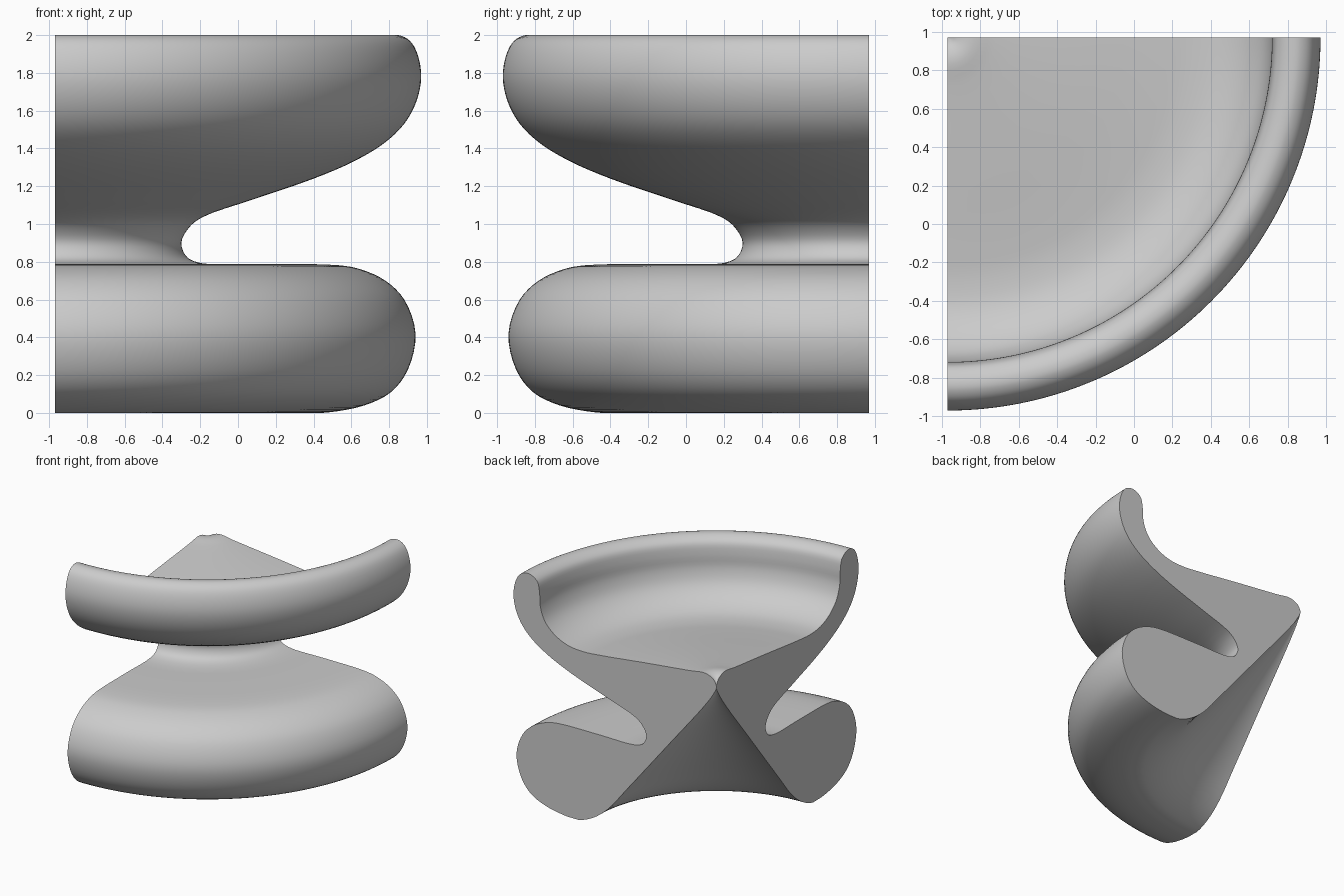
import bpy, bmesh, math
from mathutils import Vector, Matrix

if "Cube" in bpy.data.objects:
    bpy.data.objects.remove(bpy.data.objects["Cube"])

# Cross-section control points (radius, height) around the corner axis
SECTION = [
    (0.0, 1.50), (0.03, 1.56), (0.11, 1.592), (0.25, 1.575), (0.7, 1.525), (1.1, 1.478),
    (1.27, 1.465), (1.42, 1.48), (1.55, 1.54), (1.64, 1.63), (1.683, 1.745),
    (1.69, 1.86), (1.71, 1.95), (1.76, 1.99), (1.82, 2.0), (1.88, 1.97),
    (1.92, 1.90), (1.94, 1.78), (1.915, 1.65), (1.85, 1.53), (1.74, 1.425),
    (1.58, 1.33), (1.37, 1.24), (1.05, 1.13), (0.78, 1.035), (0.71, 0.98),
    (0.67, 0.90), (0.70, 0.825), (0.78, 0.792), (1.1, 0.788), (1.5, 0.782),
    (1.62, 0.76), (1.75, 0.70), (1.85, 0.60), (1.91, 0.42), (1.87, 0.23),
    (1.78, 0.11), (1.64, 0.04), (1.45, 0.003), (1.32, 0.0), (1.18, 0.055),
    (1.04, 0.165), (0.85, 0.395), (0.45, 0.89), (0.12, 1.30), (0.03, 1.43),
]
AXIS = Vector((-0.97, 0.97, 0.0))


def smooth_loop(points, steps):
    """Closed centripetal Catmull-Rom curve through the points."""
    pts = [Vector(p) for p in points]
    n, out = len(pts), []
    for i in range(n):
        a, b, c, d = (pts[(i + k) % n] for k in (-1, 0, 1, 2))
        ta, tc = 0.0, 0.0
        t1 = (b - a).length ** 0.5
        t2 = t1 + (c - b).length ** 0.5
        t3 = t2 + (d - c).length ** 0.5
        for s in range(steps):
            t = t1 + (t2 - t1) * s / steps
            p = a.lerp(b, t / t1)
            q = b.lerp(c, (t - t1) / (t2 - t1))
            r = c.lerp(d, (t - t2) / (t3 - t2))
            u = p.lerp(q, t / t2)
            v = q.lerp(r, (t - t1) / (t3 - t1))
            out.append(u.lerp(v, (t - t1) / (t2 - t1)))
    return out


# Quarter-turned solid with flat cut ends
bm = bmesh.new()
loop = smooth_loop(SECTION, 4)
SEGMENTS = 64
rings = []
for k in range(SEGMENTS + 1):
    turn = Matrix.Rotation(-math.pi / 2 * k / SEGMENTS, 3, 'Z')
    rings.append([bm.verts.new(AXIS + turn @ Vector((max(p.x, 0), 0, max(0, min(2, p.y)))))
                  for p in loop])
n = len(loop)
for r0, r1 in zip(rings, rings[1:]):
    for i in range(n):
        j = (i + 1) % n
        bm.faces.new((r0[i], r0[j], r1[j], r1[i]))
bm.faces.new(rings[0])
bm.faces.new(rings[-1][::-1])
bmesh.ops.remove_doubles(bm, verts=bm.verts, dist=0.0002)
bmesh.ops.recalc_face_normals(bm, faces=bm.faces)

mesh = bpy.data.meshes.new("quarter_turned_solid")
bm.to_mesh(mesh)
bm.free()
obj = bpy.data.objects.new("quarter_turned_solid", mesh)
bpy.context.collection.objects.link(obj)
bpy.context.view_layer.objects.active = obj
obj.select_set(True)
bpy.ops.object.shade_smooth_by_angle(angle=math.radians(35))
